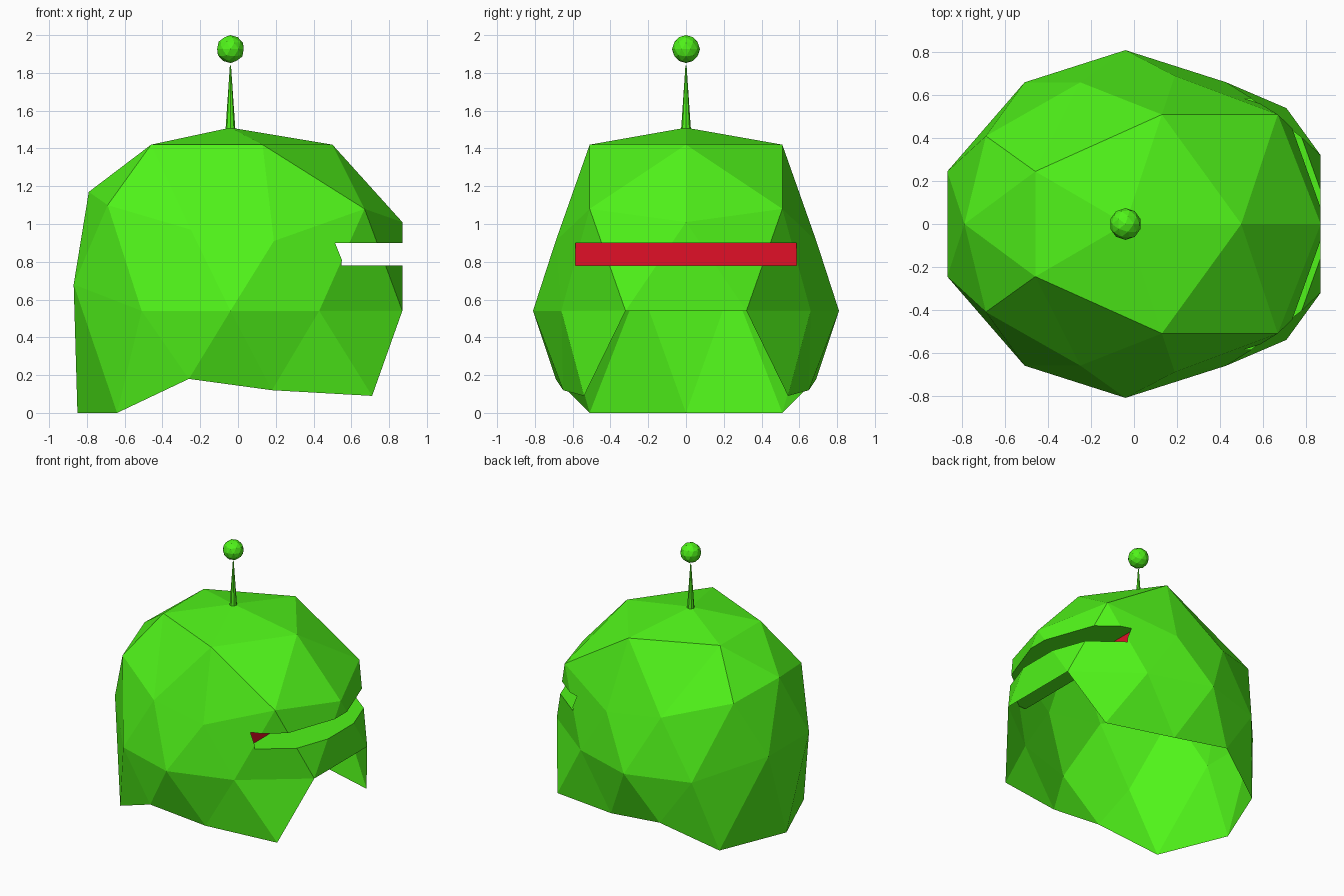
import bpy, bmesh, math
from mathutils import Matrix, Vector

if "Cube" in bpy.data.objects:
    bpy.data.objects.remove(bpy.data.objects["Cube"])


def material(name, color):
    m = bpy.data.materials.new(name)
    m.diffuse_color = (*color, 1)
    m.use_nodes = True
    m.node_tree.nodes["Principled BSDF"].inputs["Base Color"].default_value = m.diffuse_color
    return m


green = material("green", (0.08, 0.9, 0.01))
red = material("red", (0.75, 0.005, 0.02))


def add_object(name, bm, mats):
    me = bpy.data.meshes.new(name)
    bm.to_mesh(me)
    bm.free()
    for m in mats:
        me.materials.append(m)
    ob = bpy.data.objects.new(name, me)
    bpy.context.collection.objects.link(ob)
    return ob


# Half of the helmet's control points, keyed by angle from the face (+x), per ring
CROWN = {0: (.50, 0, 1.42), 72: (.13, .51, 1.42), 144: (-.46, .245, 1.42)}
BROW = {0: (.87, 0, 1.01), 36: (.67, .51, 1.08), 72: (.19, .69, .91),
        108: (-.25, .66, .97), 144: (-.69, .41, 1.10), 180: (-.79, 0, 1.17)}
MIDDLE = {18: (.87, .32, .54), 54: (.43, .66, .54), 90: (-.04, .81, .54),
          126: (-.51, .66, .54), 162: (-.87, .245, .68)}
RIM = {36: (.71, .54, .09), 72: (.18, .65, .12), 108: (-.26, .69, .18),
       144: (-.64, .51, 0), 180: (-.85, 0, 0)}

# Helmet shell: reshaped icosphere, faces below the rim tagged as open (slot 1)
bm = bmesh.new()
bmesh.ops.create_icosphere(bm, subdivisions=2, radius=1)
openings = []
for v in bm.verts:
    x, y, z = v.co
    angle = round(abs(math.degrees(math.atan2(y, x))))
    if z > .95:
        v.co = (-.04, 0, 1.51)
        continue
    ring = (CROWN if z > .7 else BROW if z > .3 else MIDDLE if z > -.3
            else RIM if z > -.7 else {})
    if angle in ring:
        p = ring[angle]
        v.co = (p[0], math.copysign(p[1], y), p[2])
    else:
        v.co = (.8 * x, .8 * y, -.1 + .2 * (z + .526))
        openings.append(v)
for v in openings:
    for f in v.link_faces:
        f.material_index = 1
helmet = add_object("helmet_shell", bm, [green, red])

# Eye slot cutter
SLOT_BACK = .49
bm = bmesh.new()
bmesh.ops.create_cube(bm, size=1, matrix=Matrix.Translation((SLOT_BACK + .4, 0, .84))
                      @ Matrix.Diagonal((.8, 1.17, .12, 1)))
cutter = add_object("slot_cutter", bm, [green, red])
cutter.hide_render = True
mod = helmet.modifiers.new("eye_slot", 'BOOLEAN')
mod.operation = 'DIFFERENCE'
mod.solver = 'EXACT'
mod.object = cutter
bpy.context.view_layer.update()
cut = bpy.data.meshes.new_from_object(
    helmet.evaluated_get(bpy.context.evaluated_depsgraph_get()))
helmet.modifiers.clear()
bpy.data.objects.remove(cutter)

# Open the underside and face, colour the back wall of the slot
bm = bmesh.new()
bm.from_mesh(cut)
bmesh.ops.delete(bm, geom=[f for f in bm.faces if f.material_index == 1], context='FACES')
for f in bm.faces:
    if all(abs(v.co.x - SLOT_BACK) < 1e-3 for v in f.verts):
        f.material_index = 1
    f.smooth = False
bm.to_mesh(cut)
bm.free()
helmet.data = cut

# Antenna stalk
bm = bmesh.new()
bmesh.ops.create_cone(bm, cap_ends=True, segments=8, radius1=.026, radius2=.003,
                      depth=.34, matrix=Matrix.Translation((-.04, 0, 1.67)))
add_object("antenna_stalk", bm, [green])

# Antenna ball
bm = bmesh.new()
bmesh.ops.create_icosphere(bm, subdivisions=2, radius=.074,
                           matrix=Matrix.Translation((-.04, 0, 1.926)))
add_object("antenna_ball", bm, [green])
